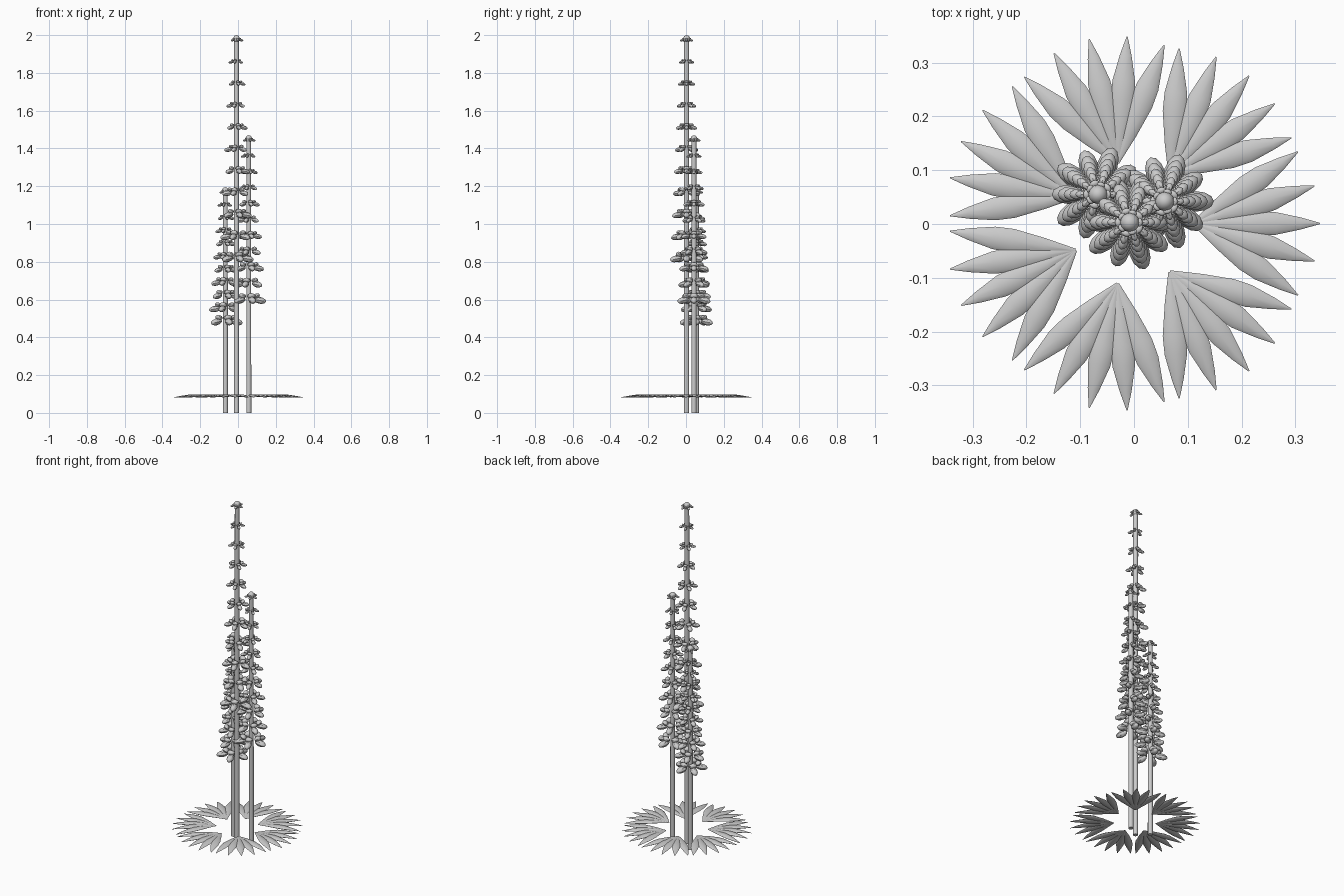
import bpy, math
from math import cos, sin, radians, pi
from mathutils import Matrix, Vector
import bmesh

if "Cube" in bpy.data.objects:
    bpy.data.objects.remove(bpy.data.objects["Cube"])


def finish(bm, name):
    mesh = bpy.data.meshes.new(name)
    bm.normal_update()
    bm.to_mesh(mesh)
    bm.free()
    for p in mesh.polygons:
        p.use_smooth = True
    ob = bpy.data.objects.new(name, mesh)
    bpy.context.collection.objects.link(ob)
    mesh.set_sharp_from_angle(angle=radians(40))
    return ob


def ball(bm, mat, u=8, v=6):
    bmesh.ops.create_uvsphere(bm, u_segments=u, v_segments=v, radius=1, matrix=mat)


def petal(bm, base, ang, r, z, length, width, height, pitch):
    # ellipsoid lying radially around the stem axis
    ball(bm, Matrix.Translation(base) @ Matrix.Rotation(ang, 4, 'Z')
         @ Matrix.Translation((r, 0, z)) @ Matrix.Rotation(-pitch, 4, 'Y')
         @ Matrix.Diagonal((length, width, height, 1)) @ Matrix.Rotation(pi / 2, 4, 'Y'))


def spike(name, x, y, top):
    # stem with rounded tip
    bm = bmesh.new()
    bmesh.ops.create_cone(bm, cap_ends=True, segments=10, radius1=0.014, radius2=0.013,
                          depth=top, matrix=Matrix.Translation((x, y, top / 2)))
    ball(bm, Matrix.Translation((x, y, top)) @ Matrix.Diagonal((0.018, 0.018, 0.02, 1)), 12, 8)
    finish(bm, name + "_stem")
    # eleven whorls of five flowers, alternating half a step, shrinking to the tip
    bm = bmesh.new()
    low = 0.415 * top
    for i in range(11):
        t = i / 10
        p = (x, y, low + (top - 0.005 - low) * t)
        s = 1 - 0.66 * t
        for k in range(5):
            a = 2 * pi * (k + 0.5 * (i % 2)) / 5
            petal(bm, p, a, 0.008 + 0.050 * s, -0.006 * s, 0.034 * s, 0.019 * s, 0.018 * s, -0.2)
            petal(bm, p, a, 0.006 + 0.036 * s, 0.017 * s, 0.017 * s, 0.024 * s, 0.014 * s, 0.5)
    finish(bm, name + "_flowers")


spike("tall", -0.008, 0.003, 1.98)
spike("middle", 0.057, 0.042, 1.45)
spike("short", -0.067, 0.055, 1.175)

# palmate leaves: fans of five thin, arched, pointed leaflets
PROFILE = [(0, 0.003), (0.25, 0.014), (0.5, 0.022), (0.65, 0.021), (0.85, 0.011), (1, 0.001)]
LENGTH = 0.236
for k in range(7):
    bm = bmesh.new()
    d = 2 * pi * k / 7
    base = Vector((-0.005 + 0.115 * cos(d), 0.001 + 0.115 * sin(d), 0.087))
    for j in range(-2, 3):
        m = Matrix.Translation(base) @ Matrix.Rotation(d + radians(17.2 * j), 4, 'Z')
        rings = []
        for t, w in PROFILE:
            zc = 0.007 * sin(pi * t) - 0.005 * t
            pts = [(w * cos(pi * q / 4), w * 0.32 * sin(pi * q / 4)) for q in range(8)]
            rings.append([bm.verts.new(m @ Vector((t * LENGTH, a, zc + b))) for a, b in pts])
        for r0, r1 in zip(rings, rings[1:]):
            for i in range(8):
                n = (i + 1) % 8
                bm.faces.new((r0[i], r0[n], r1[n], r1[i]))
        bm.faces.new(rings[0])
        bm.faces.new(rings[-1])
    bmesh.ops.recalc_face_normals(bm, faces=bm.faces)
    finish(bm, f"leaf_{k + 1}")
